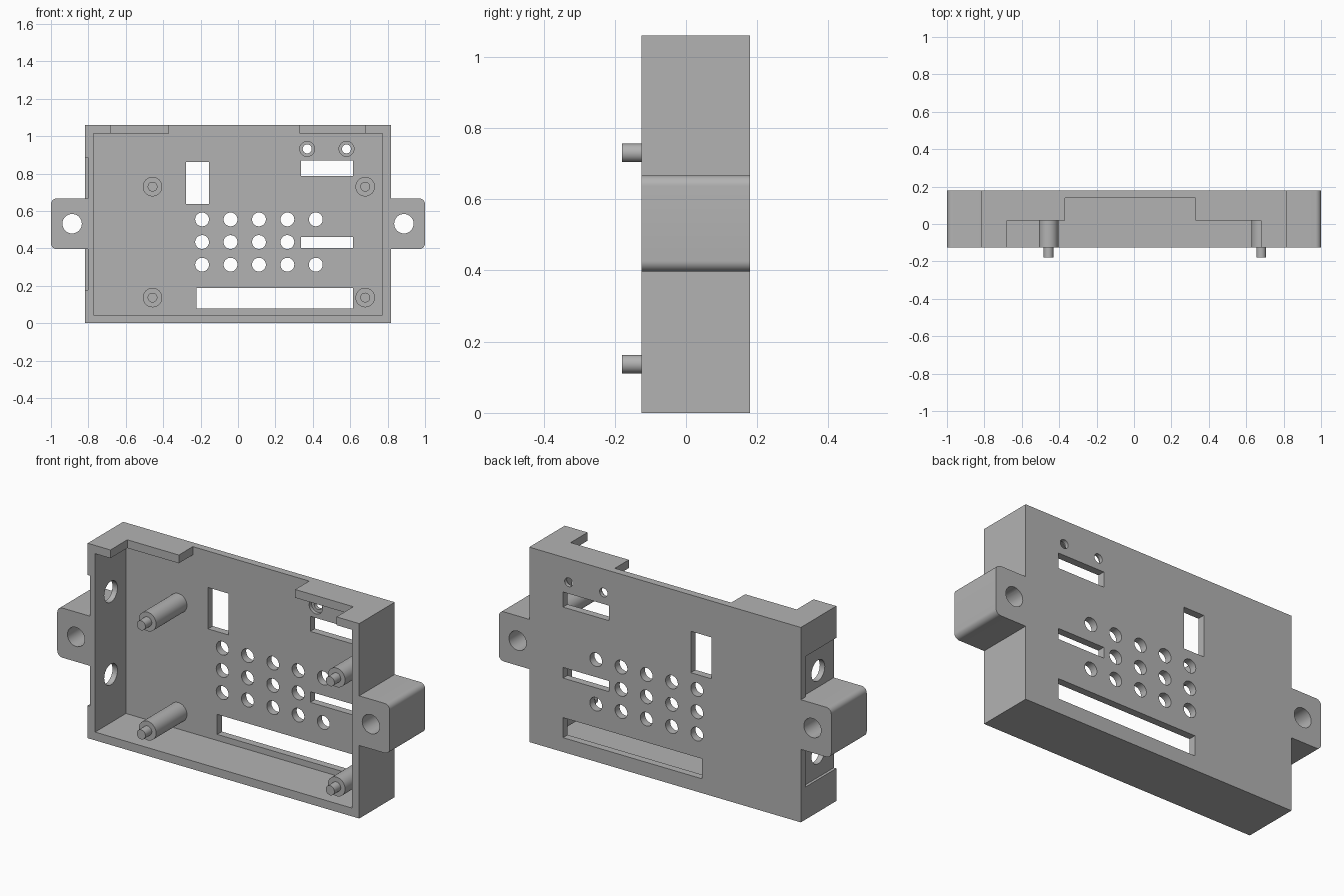
import bpy
import bmesh
from math import radians
from mathutils import Matrix

if "Cube" in bpy.data.objects:
    bpy.data.objects.remove(bpy.data.objects["Cube"], do_unlink=True)

grey = bpy.data.materials.new("plain grey")
grey.use_nodes = True
grey.diffuse_color = (0.45, 0.45, 0.45, 1)
grey.node_tree.nodes["Principled BSDF"].inputs["Base Color"].default_value = (0.45, 0.45, 0.45, 1)

# Main sizes
HALF, TOP, WALL = 0.817, 1.06, 0.045
FRONT, BACK, PLATE = -0.125, 0.18, 0.14
TAB_LOW, TAB_HIGH, MID = 0.397, 0.667, 0.532


def to_object(name, bm):
    mesh = bpy.data.meshes.new(name)
    bm.to_mesh(mesh)
    bm.free()
    mesh.materials.append(grey)
    obj = bpy.data.objects.new(name, mesh)
    bpy.context.collection.objects.link(obj)
    return obj


def box(name, x, y, z, round_side=0):
    """Box from (low, high) ranges; round_side rounds the corners at that x end."""
    bm = bmesh.new()
    bmesh.ops.create_cube(bm, size=1)
    for v in bm.verts:
        v.co = [r[0] if c < 0 else r[1] for c, r in zip(v.co, (x, y, z))]
    if round_side:
        end = x[1] if round_side > 0 else x[0]
        edges = [e for e in bm.edges if all(abs(v.co.x - end) < 1e-5 for v in e.verts)
                 and abs(e.verts[0].co.z - e.verts[1].co.z) < 1e-5]
        bmesh.ops.bevel(bm, geom=edges, offset=0.03, segments=8, profile=0.5, affect='EDGES')
    return to_object(name, bm)


def cylinder(name, radius, centre, length, axis='Y', sides=32):
    bm = bmesh.new()
    turn = Matrix.Rotation(radians(90), 4, 'X' if axis == 'Y' else 'Y')
    bmesh.ops.create_cone(bm, cap_ends=True, segments=sides, radius1=radius, radius2=radius,
                          depth=length, matrix=Matrix.Translation(centre) @ turn)
    return to_object(name, bm)


def cut(target, cutter):
    mod = target.modifiers.new("cut", 'BOOLEAN')
    mod.operation, mod.solver, mod.object = 'DIFFERENCE', 'EXACT', cutter
    cutter.hide_render = True
    bpy.context.view_layer.objects.active = target
    bpy.ops.object.modifier_apply(modifier=mod.name)
    bpy.data.objects.remove(cutter, do_unlink=True)


def smooth(obj):
    bpy.ops.object.select_all(action='DESELECT')
    obj.select_set(True)
    bpy.context.view_layer.objects.active = obj
    bpy.ops.object.shade_smooth_by_angle(angle=radians(30))


# Open-fronted case
case = box("case", (-HALF, HALF), (FRONT, BACK), (0, TOP))
cut(case, box("cavity", (-HALF + WALL, HALF - WALL), (-1, PLATE), (WALL, TOP - WALL)))

# Stepped notch in the top wall
cut(case, box("wide_notch", (-0.68, 0.68), (-1, 0.02), (0.9, 2)))
cut(case, box("deep_notch", (-0.37, 0.33), (-1, PLATE), (0.9, 2)))

# Shallow recess and round ports in the right wall
for low, high in ((0.177, TAB_LOW), (TAB_HIGH, 0.887)):
    cut(case, box("recess", (-1, -HALF + 0.015), (-1, PLATE), (low, high)))
for side in (-1, 1):
    cut(case, cylinder("port", 0.057, (-HALF, 0.01, MID + side * 0.225), 0.3, 'X'))

# Windows through the back plate
for x, z in (((-0.278, -0.155), (0.637, 0.862)), ((0.337, 0.614), (0.788, 0.87)),
             ((0.337, 0.614), (0.402, 0.46)), ((-0.223, 0.614), (0.078, 0.187))):
    cut(case, box("window", x, (0.1, 1), z))

# Vent holes, leaving out the one taken by the slot
for row in range(3):
    for col in range(5):
        if (row, col) != (1, 4):
            spot = (-0.192 + col * 0.152, BACK, 0.313 + row * 0.121)
            cut(case, cylinder("vent", 0.037, spot, 0.2))

# Counterbored screw holes
for x in (0.37, 0.58):
    cut(case, cylinder("screw_hole", 0.024, (x, BACK, 0.932), 0.2))
    cut(case, cylinder("counterbore", 0.04, (x, 0.11, 0.932), 0.1))
smooth(case)

# Mounting tabs
for side, name in ((-1, "right_tab"), (1, "left_tab")):
    tab = box(name, tuple(sorted((side * HALF, side))), (FRONT, BACK), (TAB_LOW, TAB_HIGH), side)
    cut(tab, cylinder("tab_hole", 0.052, (side * 0.887, 0, MID), 1))
    smooth(tab)

# Board posts with locating pins
for x, side in ((-0.457, "right"), (0.68, "left")):
    for z, level in ((0.137, "lower"), (0.73, "upper")):
        post = cylinder(f"{level}_{side}_post", 0.052, (x, (FRONT + PLATE) / 2, z), PLATE - FRONT)
        pin = cylinder(f"{level}_{side}_pin", 0.026, (x, FRONT - 0.0275, z), 0.055)
        smooth(post)
        smooth(pin)
